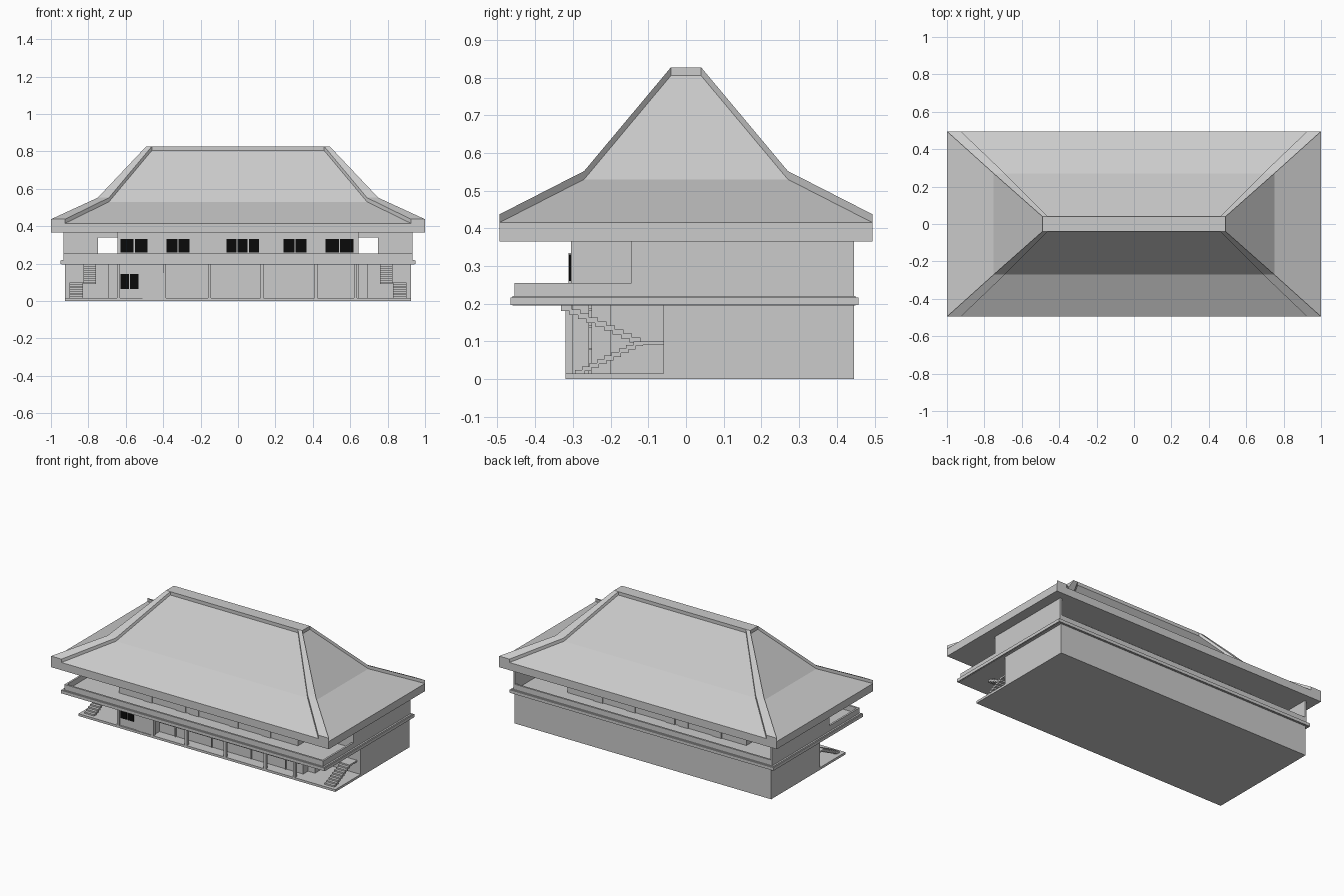
import bpy
import bmesh

default_cube = bpy.data.objects.get("Cube")
if default_cube:
    bpy.data.objects.remove(default_cube, do_unlink=True)


def make_material(name, value):
    material = bpy.data.materials.new(name)
    material.use_nodes = True
    colour = (value, value, value, 1)
    material.diffuse_color = colour
    material.node_tree.nodes["Principled BSDF"].inputs["Base Color"].default_value = colour
    return material


grey = make_material("light_grey", 0.6)
black = make_material("window_black", 0.003)


def finish(name, mesh_builder, material):
    bmesh.ops.recalc_face_normals(mesh_builder, faces=mesh_builder.faces)
    mesh = bpy.data.meshes.new(name)
    mesh_builder.to_mesh(mesh)
    mesh_builder.free()
    mesh.materials.append(material)
    part = bpy.data.objects.new(name, mesh)
    bpy.context.scene.collection.objects.link(part)
    return part


def loft(name, sections, material=grey):
    """Skin a closed solid through equally sized rings of points."""
    builder = bmesh.new()
    rings = [[builder.verts.new(point) for point in ring] for ring in sections]
    for lower, upper in zip(rings, rings[1:]):
        for i in range(len(lower)):
            j = (i + 1) % len(lower)
            builder.faces.new((lower[i], lower[j], upper[j], upper[i]))
    builder.faces.new(rings[0])
    builder.faces.new(rings[-1])
    return finish(name, builder, material)


def rectangle(xs, ys, z):
    return [(xs[0], ys[0], z), (xs[1], ys[0], z), (xs[1], ys[1], z), (xs[0], ys[1], z)]


def box(name, xs, ys, zs, material=grey):
    return loft(name, [rectangle(xs, ys, z) for z in zs], material)


def both(half):
    return (-half, half)


def side_span(side, inner, outer):
    return tuple(sorted((side * inner, side * outer)))


# Shared levels and wall lines
floor_top, ground_top, deck_top = 0.015, 0.195, 0.22
rail_top, eave_bottom = 0.255, 0.365
back, ground_front, room_front, wing_front = 0.445, -0.31, -0.305, -0.145
ground_half, upper_half, room_half = 0.925, 0.932, 0.645

# Two-pitch hipped roof with a deep eave slab
roof_profile = [(1, 0.495, 0.415), (0.75, 0.27, 0.53), (0.49, 0.04, 0.805)]
eave = roof_profile[0]
roof_rings = [rectangle(both(eave[0]), both(eave[1]), eave_bottom)]
roof_rings += [rectangle(both(x), both(y), z) for x, y, z in roof_profile]
loft("roof", roof_rings)

# Raised hip bands on the long slopes, and the ridge cap
band_widths = (0.075, 0.06, 0.03)
band_height, band_sink = 0.022, 0.004
for side, side_name in ((-1, "right"), (1, "left")):
    for face, face_name in ((-1, "front"), (1, "back")):
        sections = []
        for (x, y, z), width in zip(roof_profile, band_widths):
            outer, inner, depth = side * x, side * (x - width), face * y
            low, high = z - band_sink, z + band_height
            sections.append([(outer, depth, low), (inner, depth, low),
                             (inner, depth, high), (outer, depth, high)])
        loft(f"hip_band_{face_name}_{side_name}", sections)
ridge = roof_profile[-1]
box("ridge_cap", both(ridge[0]), both(ridge[1]), (ridge[2], ridge[2] + band_height))

# Ground storey: floor plate, solid rear body and stepped front rooms
box("floor_plate", both(ground_half), (-0.32, back), (0, floor_top))
box("ground_body", both(ground_half), (-0.06, back), (floor_top, ground_top))
box("ground_wings", both(0.695), (-0.2, -0.06), (floor_top, ground_top))
box("ground_hall", both(room_half), (-0.25, -0.06), (floor_top, ground_top))
box("entrance_room", (-room_half, -0.39), (ground_front, -0.25), (floor_top, ground_top))
box("entrance_door", (-0.51, -0.4), (ground_front - 0.006, ground_front), (floor_top, 0.15))

# Front columns and the window bars between them
columns = (-0.64, -0.392, -0.152, 0.128, 0.416, 0.627)
for x in columns:
    box("front_column", (x - 0.008, x + 0.008), (-0.32, -0.3), (floor_top, ground_top))
bar_front, bar_back = -0.258, -0.25
for start, end in zip(columns[1:], columns[2:]):
    for z in (0.08, 0.14, 0.185):
        box("window_rail", (start, end), (bar_front, bar_back), (z - 0.003, z + 0.003))
    middle = (start + end) / 2
    box("window_post", (middle - 0.003, middle + 0.003), (bar_front, bar_back),
        (floor_top, ground_top))


# Black window panes, split evenly across a span
def panes(name, xs, front, zs, count):
    width = (xs[1] - xs[0]) / count
    for i in range(count):
        start = xs[0] + i * width
        box(name, (start + 0.003, start + width - 0.003), (front - 0.005, front), zs, black)


panes("ground_window", (-0.63, -0.53), ground_front, (0.065, 0.145), 2)

# Balcony slab with a projecting edge trim
box("balcony_slab", both(0.943), (-0.46, 0.45), (ground_top, deck_top))
box("balcony_trim", both(0.95), (-0.465, 0.457), (ground_top + 0.002, deck_top - 0.003))

# Parapets and the end walls of the upper storey
thick = 0.012
box("front_parapet", both(upper_half), (-0.455, -0.455 + thick), (deck_top, rail_top))
box("back_parapet", both(upper_half), (back - thick, back), (deck_top, rail_top))
for side, side_name in ((-1, "right"), (1, "left")):
    end_wall = side_span(side, upper_half - thick, upper_half)
    box(f"side_parapet_{side_name}", end_wall, (-0.455, wing_front), (deck_top, rail_top))
    box(f"end_wall_{side_name}", end_wall, (wing_front, back), (deck_top, eave_bottom))
    # Recessed wing wall with an opening beside the central room
    wing = (wing_front, wing_front + thick)
    opening = side_span(side, room_half, 0.748)
    box(f"wing_wall_{side_name}", side_span(side, 0.748, upper_half), wing,
        (deck_top, eave_bottom))
    box(f"wing_sill_{side_name}", opening, wing, (deck_top, rail_top))
    box(f"wing_lintel_{side_name}", opening, wing, (0.34, eave_bottom))

# Central upper room with doors and windows
room_back = 0.3
box("upper_room", both(room_half), (room_front, room_back), (deck_top, eave_bottom))
for centre in (-0.435, -0.195, -0.1, 0.185, 0.42):
    door = (centre - 0.033, centre + 0.033)
    box("upper_door", door, (room_front - 0.006, room_front), (deck_top, 0.335))
    box("rear_door", door, (room_back, room_back + 0.006), (deck_top, 0.335))
for xs, count in (((-0.63, -0.48), 2), ((-0.385, -0.255), 2), ((-0.065, 0.115), 3),
                  ((0.24, 0.37), 2), ((0.465, 0.62), 2)):
    panes("upper_window", xs, room_front, (0.26, 0.33), count)


# Folded stairs in the open front corners
def flight(name, xs, start, end, count=9):
    run, rise = (end[0] - start[0]) / count, (end[1] - start[1]) / count
    for i in range(count):
        y, top = start[0] + i * run, start[1] + (i + 1) * rise
        ys = tuple(sorted((y, y + run * 1.3)))
        box(name, xs, ys, (top - rise * 1.3, top))


landing_front, landing_low, landing_top = -0.12, 0.09, 0.1
for side in (-1, 1):
    flight("lower_stair", side_span(side, 0.83, 0.9), (-0.295, floor_top),
           (landing_front, landing_top))
    flight("upper_stair", side_span(side, 0.76, 0.825), (landing_front, landing_top),
           (-0.325, ground_top))
    box("stair_landing", side_span(side, 0.76, 0.9), (landing_front, -0.06),
        (landing_low, landing_top))
